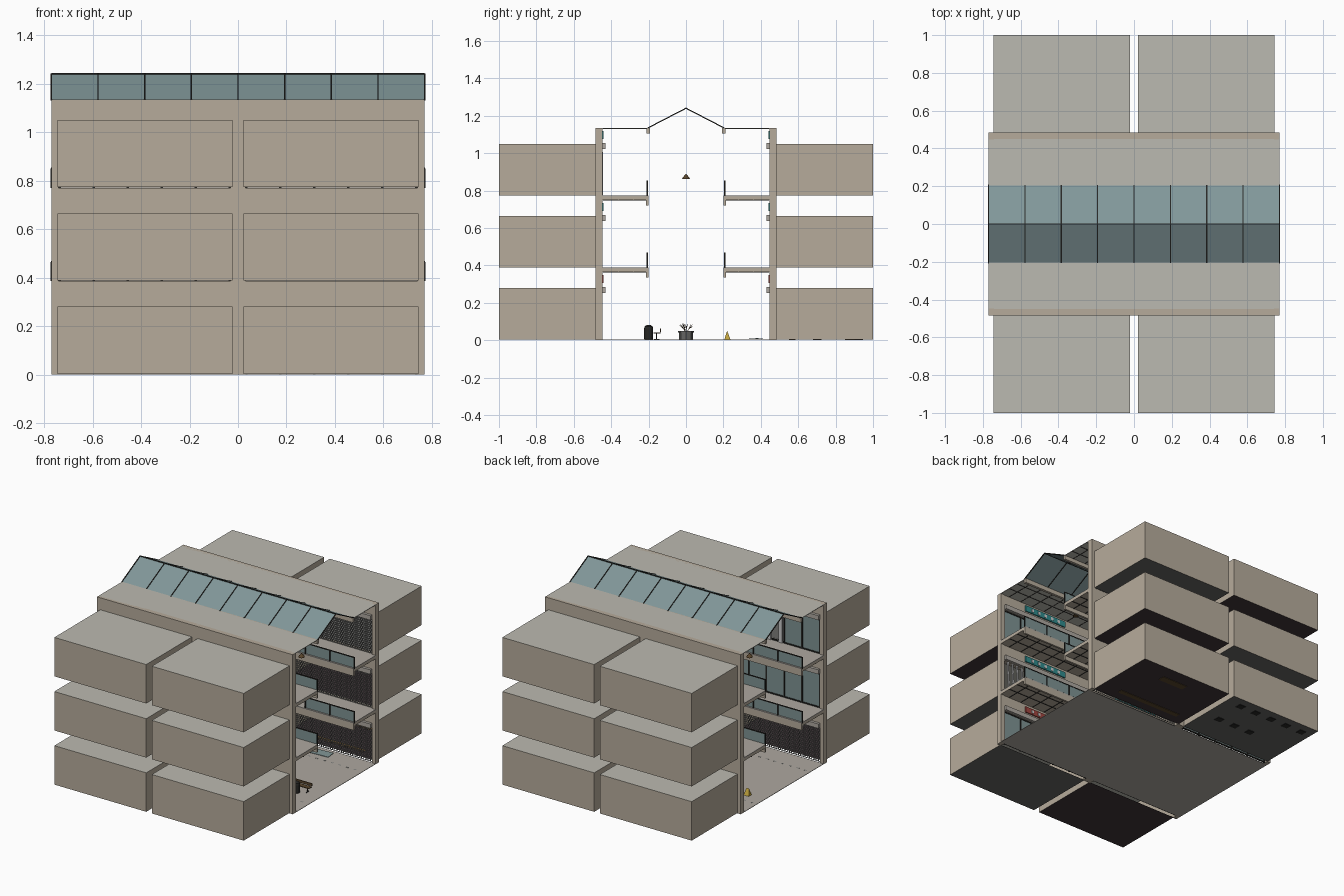
import bpy, math, random
from mathutils import Vector

if "Cube" in bpy.data.objects:
    bpy.data.objects.remove(bpy.data.objects["Cube"])
random.seed(4)

def material(name, r, g, b):
    m = bpy.data.materials.new(name)
    m.diffuse_color = (r, g, b, 1)
    m.use_nodes = True
    m.node_tree.nodes["Principled BSDF"].inputs["Base Color"].default_value = m.diffuse_color
    return m

TAN = material("tan_wall", .47, .41, .33)
GREY = material("grey_roof", .50, .49, .44)
FLOOR = material("floor_tile", .42, .39, .35)
DARK = material("dark_metal", .02, .02, .018)
STEEL = material("steel", .22, .22, .21)
GLASS = material("glass", .21, .29, .29)
SKY = material("skylight_glass", .22, .31, .32)
TEAL = material("teal_sign", .03, .26, .27)
RED = material("red_sign", .35, .06, .05)
PALE = material("pale_panel", .65, .65, .62)
CARPET = material("carpet", .05, .035, .04)
CONC = material("concrete", .13, .13, .125)
WOOD = material("wood", .10, .06, .025)
YELLOW = material("yellow", .55, .38, .05)

def mesh(name, verts, faces, mat):
    me = bpy.data.meshes.new(name)
    me.from_pydata(verts, [], faces)
    me.materials.append(mat)
    ob = bpy.data.objects.new(name, me)
    bpy.context.collection.objects.link(ob)
    return ob

BOX = [(0, 2, 3, 1), (4, 5, 7, 6), (0, 1, 5, 4), (2, 6, 7, 3), (0, 4, 6, 2), (1, 3, 7, 5)]

def boxes(name, items, mat, s=1, t=1):
    """Boxes as x0,x1,y0,y1,z0,z1; t mirrors x and s mirrors y."""
    v, f = [], []
    for x0, x1, y0, y1, z0, z1 in items:
        xs, ys = sorted((x0 * t, x1 * t)), sorted((y0 * s, y1 * s))
        n = len(v)
        v += [(x, y, z) for z in (z0, z1) for y in ys for x in xs]
        f += [tuple(n + i for i in q) for q in BOX]
    return mesh(name, v, f, mat)

def bars(name, segs, r, mat):
    """Square bars between pairs of points."""
    v, f = [], []
    for a, b in segs:
        a, b = Vector(a), Vector(b)
        d = (b - a).normalized()
        u = d.cross(Vector((0, 0, 1)) if abs(d.z) < .95 else Vector((1, 0, 0))).normalized() * r
        w = d.cross(u)
        n = len(v)
        v += [p + i * u + j * w for p in (a, b) for j in (-1, 1) for i in (-1, 1)]
        f += [tuple(n + i for i in q) for q in BOX]
    return mesh(name, v, f, mat)

def lathe(name, profile, x, y, n, mat):
    """Turned shape from (radius, z) pairs with n sides."""
    v = [(x + r * math.cos(math.tau * i / n), y + r * math.sin(math.tau * i / n), z)
         for r, z in profile for i in range(n)]
    f = [(k * n + i, k * n + (i + 1) % n, (k + 1) * n + (i + 1) % n, (k + 1) * n + i)
         for k in range(len(profile) - 1) for i in range(n)]
    f += [tuple(reversed(range(n))), tuple(range(len(v) - n, len(v)))]
    return mesh(name, v, f, mat)

L = .77
LEVELS = (0, .385, .77)

# Ground floor with rows of dark inlay tiles
boxes("mall_floor", [(-L, L, -.45, .45, 0, .003)], FLOOR)
boxes("floor_inlay", [(-.74 + i * .06, -.72 + i * .06, s * .3 - .005, s * .3 + .005, .003, .0035)
                      for i in range(25) for s in (-1, 1)], STEEL)

def shutter(name, s, t, z):
    # Rolling grille made of straight rods and staggered links
    rows, cols, w = 17, 40, .70 / 40
    h = .24 / rows
    it = [(.035, .735, .455, .458, z + .005 + r * h, z + .009 + r * h) for r in range(rows + 1)]
    for r in range(rows):
        for c in range(cols):
            x = .037 + (c + .5 * (r % 2)) * w
            it.append((x, x + .005, .455, .458, z + .007 + r * h, z + .007 + (r + 1) * h))
    boxes(name, it, STEEL, s, t)

def storefront(name, s, t, z, door):
    # Glazed front with mullions and, for open shops, pale doors ajar
    xs = [.035 + i * .14 for i in range(6)]
    fr = [(x - .005, x + .005, .452, .462, z, z + .25) for x in xs]
    fr += [(.03, .74, .452, .462, z + a, z + a + .008) for a in (.004, .242)]
    boxes(name + "_frame", fr, DARK, s, t)
    boxes(name + "_glass", [(a, b, .456, .458, z + .01, z + .245)
                            for i, (a, b) in enumerate(zip(xs, xs[1:])) if not (door and i == 2)], GLASS, s, t)
    if door:
        boxes(name + "_doors", [(xs[2] + a, xs[2] + a + .03, .445, .452, z + .005, z + .235)
                                for a in (.01, .1)], PALE, s, t)

KIND = {(1, 1): "sss", (-1, 1): "gbg", (-1, -1): "sgd", (1, -1): "gsg"}
for (s, t), kinds in KIND.items():
    for k, z in enumerate(LEVELS):
        tag = f"{'back' if s > 0 else 'front'}_{'right' if t > 0 else 'left'}_{k + 1}"
        z0, z1 = z + .003, z + .28
        x0, x1, y0, y1 = .022, .745, .482, 1
        # Hollow shop unit, open towards the mall
        v = [(x * t, y * s, q) for q in (z0, z1) for y in (y0, y1) for x in (x0, x1)]
        flip = s * t < 0
        fix = lambda fs: [tuple(reversed(q)) if flip else q for q in fs]
        mesh("shop_walls_" + tag, v, fix([(3, 2, 6, 7), (0, 4, 6, 2), (1, 3, 7, 5)]), TAN)
        mesh("shop_roof_" + tag, v, fix([(4, 5, 7, 6)]), GREY)
        mesh("shop_floor_" + tag, v, fix([(0, 2, 3, 1)]),
             CARPET if (s * t > 0) != (k == 2) else CONC)
        # Facade piers, header, roller box and sign
        top = z + .385 if k < 2 else 1.135
        boxes("facade_" + tag, [(0, .03, .45, .485, z, top), (.74, L, .447, .485, z, top),
                                (.03, .74, .45, .485, z + .25, top)], TAN, s, t)
        boxes("roller_box_" + tag, [(.03, .74, .431, .45, z + .252, z + .284)], FLOOR, s, t)
        boxes("sign_" + tag, [(.22, .56, .442, .45, z + .305, z + .347)],
              RED if k == 0 else TEAL, s, t)
        boxes("sign_trim_" + tag, [(.27 + i * .055, .29 + i * .055, .440, .442, z + .315, z + .337)
                                   for i in range(5)], PALE, s, t)
        c = kinds[k]
        if c == "s":
            shutter("grille_" + tag, s, t, z)
        elif c == "b":
            # Vertical slatted gate
            bars("gate_" + tag, [((t * (.05 + i * .04), s * .456, z + .005),
                                  (t * (.065 + i * .04), s * .456, z + .25)) for i in range(17)], .005, PALE)
        else:
            storefront("storefront_" + tag, s, t, z, c == "d")

# Worn floor patches in two ground shops
boxes("missing_tiles", [(-.12 - i * .13, -.17 - i * .13, y, y + .045, 0, .004)
                        for y, n in ((.9, 5), (.68, 3)) for i in range(n)], DARK)
boxes("floor_planks", [(.1, .6, .55, .585, 0, .004), (.3, .5, .85, .9, 0, .004)], WOOD)

for s in (-1, 1):
    side = "back" if s > 0 else "front"
    # Flat roof and beam carrying the skylight
    boxes("roof_" + side, [(-L, L, .2, .465, 1.131, 1.135)], GREY, s)
    boxes("skylight_beam_" + side, [(-L, L, .192, .21, 1.104, 1.135)], TAN, s)
    # Skylight slope
    n = 8
    xs = [-L + 2 * L * i / n for i in range(n + 1)]
    v = [p for x in xs for p in ((x, s * .205, 1.134), (x, 0, 1.24))]
    mesh("skylight_" + side, v, [(2 * i, 2 * i + 2, 2 * i + 3, 2 * i + 1) if s < 0 else
                                (2 * i, 2 * i + 1, 2 * i + 3, 2 * i + 2) for i in range(n)], SKY)
    bars("skylight_ribs_" + side, [((x, s * .205, 1.134), (x, 0, 1.24)) for x in xs], .003, DARK)
    # Ceiling tile runners below roof
    for k, z in enumerate((.362, .747, 1.129)):
        boxes(f"ceiling_grid_{side}_{k}", [(x - .002, x + .002, .212, .445, z, z + .003) for x in
              [-.7 + i * .1 for i in range(15)]] +
              [(-L, L, y, y + .004, z, z + .003) for y in (.28, .36)], DARK, s)
    for k, z in enumerate(LEVELS[1:]):
        tag = f"{side}_{k + 2}"
        # Walkway slab, fascia and paving
        boxes("walkway_" + tag, [(-L, L, .205, .46, z - .02, z - .003)], TAN, s)
        boxes("walkway_paving_" + tag, [(-L, L, .2, .46, z - .003, z + .004)], FLOOR, s)
        boxes("fascia_" + tag, [(-L, L, .2, .214, z - .05, z - .003)], TAN, s)
        # Glass balustrade, missing one pane above the fallen sheet
        gap = 5 if s > 0 and k == 0 else -1
        boxes("balustrade_glass_" + tag, [(xs[i] + .006, xs[i + 1] - .006, .205, .208, z + .008, z + .078)
                                          for i in range(n) if i != gap], GLASS, s)
        boxes("balustrade_rail_" + tag, [(-.772, .772, .203, .21, z + .078, z + .084)] +
              [(x - .003, x + .003, .203, .21, z, z + .08) for x in xs], DARK, s)
bars("ridge_bar", [((-L, 0, 1.24), (L, 0, 1.24))], .003, DARK)

# Pendant lamps
for i, x in enumerate((-.5, 0, .5)):
    lathe(f"lamp_shade_{i}", [(.021, .862), (.019, .868), (.005, .884), (.003, .888)], x, 0, 12, WOOD)
    bars(f"lamp_cord_{i}", [((x, 0, .886), (x, 0, 1.238))], .0006, DARK)

# Octagonal planter with a dead plant
lathe("planter", [(.038, .003), (.038, .04), (.043, .04), (.043, .048), (.034, .048), (.034, .04)], 0, 0, 8, CONC)
twigs = []
for i in range(10):
    a = random.uniform(0, math.tau)
    m = Vector((.018 * math.cos(a), .018 * math.sin(a), random.uniform(.06, .08)))
    twigs.append(((0, 0, .038), m))
    for j in range(2):
        b = a + random.uniform(-.7, .7)
        twigs.append((m, m + Vector((.018 * math.cos(b), .018 * math.sin(b), random.uniform(.008, .024)))))
bars("dead_twigs", twigs, .0008, WOOD)

# Litter bin
lathe("bin", [(.022, .003), (.024, .01), (.024, .062), (.021, .074), (.012, .08)], .6, -.2, 12, DARK)
# Bench with backrest
boxes("bench_seat", [(.52, .68, -.175, -.14, .036, .041)], WOOD)
boxes("bench_back", [(.52, .68, -.14, -.134, .044, .062)], WOOD)
boxes("bench_legs", [(x, x + .006, -.16, -.154, .003, .036) for x in (.54, .654)] +
      [(x, x + .006, -.14, -.137, .036, .05) for x in (.54, .654)] +
      [(x, x + .006, -.172, -.142, .003, .007) for x in (.54, .654)], DARK)
# Folding caution board
mesh("caution_board", [(-.66, .205, .003), (-.62, .205, .003), (-.65, .22, .05), (-.63, .22, .05),
                       (-.66, .238, .003), (-.62, .238, .003)],
     [(0, 1, 3, 2), (2, 3, 5, 4), (0, 2, 4), (1, 5, 3), (0, 4, 5, 1)], YELLOW)
# Glass pane fallen to the floor
pane = boxes("fallen_pane", [(-.085, .085, -.032, .032, 0, .003)], GLASS)
pane.location = (.38, .375, .007)
pane.rotation_euler = (.06, 0, .06)
